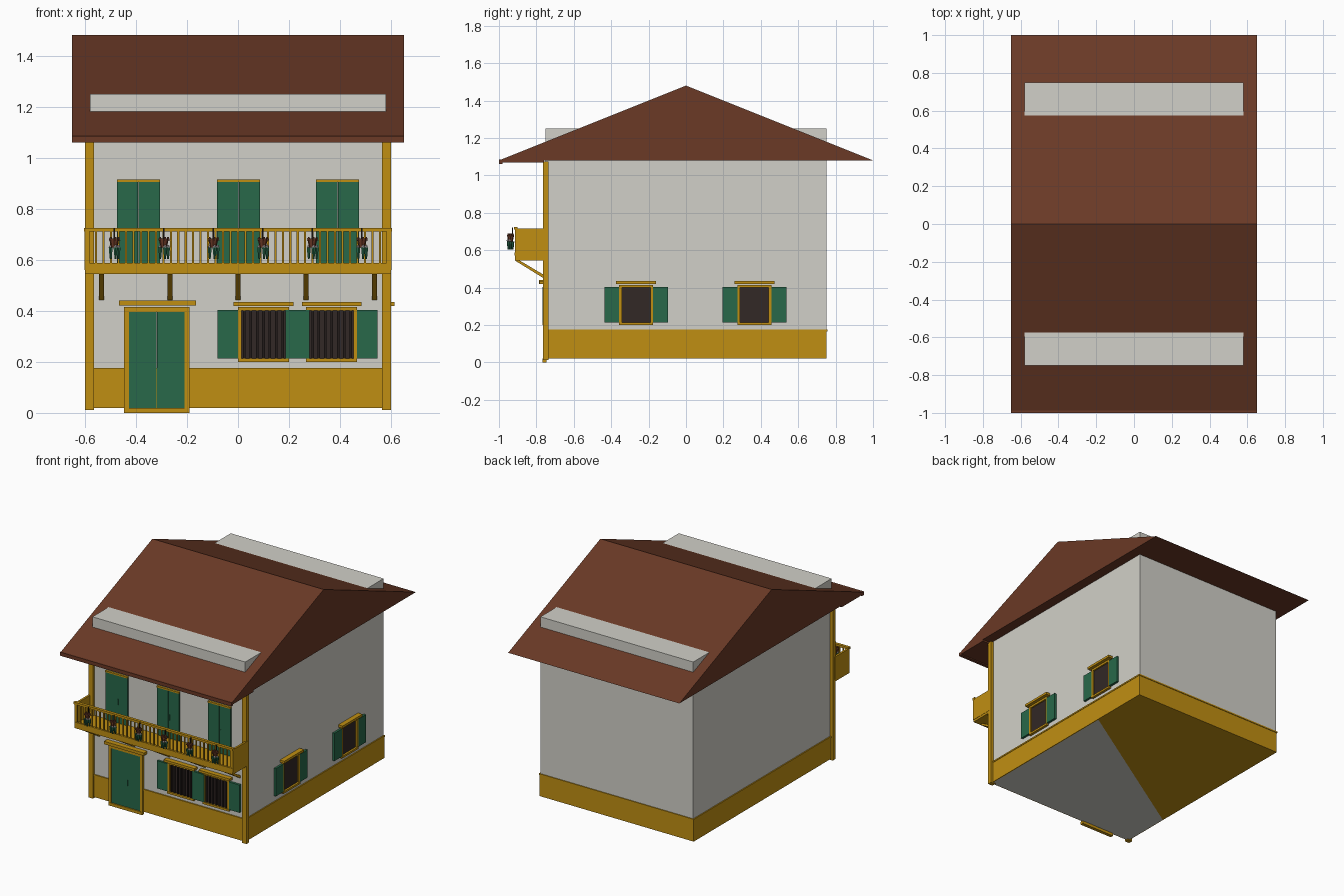
import bpy, bmesh, math
from mathutils import Matrix, Vector

if "Cube" in bpy.data.objects:
    bpy.data.objects.remove(bpy.data.objects["Cube"], do_unlink=True)


def material(name, r, g, b):
    m = bpy.data.materials.new(name)
    m.use_nodes = True
    m.diffuse_color = (r, g, b, 1)
    m.node_tree.nodes["Principled BSDF"].inputs["Base Color"].default_value = (r, g, b, 1)
    return m


plaster = material("plaster", .64, .63, .58)
ochre = material("ochre timber", .53, .275, .006)
green = material("green paint", .021, .138, .067)
brown = material("roof brown", .145, .041, .019)
dark = material("dark glass", .032, .021, .019)
iron = material("iron bars", .016, .011, .01)
petal = material("petal white", .6, .55, .55)


def finish(name, bm, mat):
    mesh = bpy.data.meshes.new(name)
    bmesh.ops.recalc_face_normals(bm, faces=bm.faces)
    bm.to_mesh(mesh)
    bm.free()
    mesh.materials.append(mat)
    obj = bpy.data.objects.new(name, mesh)
    bpy.context.collection.objects.link(obj)
    return obj


def box(name, xs, ys, zs, mat):
    """Axis aligned block from three (low, high) ranges."""
    lo, hi = Vector((xs[0], ys[0], zs[0])), Vector((xs[1], ys[1], zs[1]))
    bm = bmesh.new()
    size = Matrix.Diagonal((*(hi - lo), 1))
    bmesh.ops.create_cube(bm, size=1, matrix=Matrix.Translation((lo + hi) / 2) @ size)
    return finish(name, bm, mat)


def prism(name, outline, xs, mat):
    """Extrude a (y, z) outline along x."""
    bm = bmesh.new()
    face = bm.faces.new([bm.verts.new((xs[0], y, z)) for y, z in outline])
    new = bmesh.ops.extrude_face_region(bm, geom=[face])["geom"]
    verts = [v for v in new if isinstance(v, bmesh.types.BMVert)]
    bmesh.ops.translate(bm, verts=verts, vec=(xs[1] - xs[0], 0, 0))
    return finish(name, bm, mat)


def on_wall(wall, name, us, depth, zs, mat):
    """Block fixed to the front or side wall, standing out by depth."""
    if wall == "front":
        return box(name, us, (-.75 - depth, -.745), zs, mat)
    return box(name, (.575, .58 + depth), us, zs, mat)


def around(c, half):
    return (c - half, c + half)


# Main body, plinth and roof
WIDE, DEEP = .58, .75
box("house_walls", (-WIDE, WIDE), (-DEEP, DEEP), (.021, 1.25), plaster)
box("plinth", (-.585, .585), (-.755, DEEP + .002), (.02, .165), ochre)
box("plinth_ledge", (-.588, .588), (-.758, .756), (.165, .175), ochre)
bm = bmesh.new()
bm.faces.new([bm.verts.new((x, y, .019)) for x, y in
              ((-WIDE, -DEEP), (-WIDE, -.4), (WIDE, .33), (WIDE, -DEEP))])
floor = finish("floor_plate", bm, plaster)
floor.data.flip_normals() if floor.data.polygons[0].normal.z > 0 else None
prism("roof", [(-1, 1.08), (1, 1.08), (0, 1.48)], (-.65, .65), brown)
box("eave_gutter", (-.65, .65), (-1, -.98), (1.06, 1.085), brown)
box("eave_soffit", (-.65, .65), (-.98, -.76), (1.068, 1.08), brown)
for side, sign in (("left", 1), ("right", -1)):
    xs = sorted((sign * .565, sign * .6))
    box("corner_post_" + side, xs, (-.765, -.735), (.012, 1.075), ochre)


def frame(wall, name, us, zs, bar, depth):
    """Four timber strips around an opening."""
    (a, b), (lo, hi) = us, zs
    on_wall(wall, name + "_jamb_a", (a, a + bar), depth, zs, ochre)
    on_wall(wall, name + "_jamb_b", (b - bar, b), depth, zs, ochre)
    on_wall(wall, name + "_sill", us, depth + .003, (lo, lo + bar), ochre)
    on_wall(wall, name + "_head", us, depth, (hi - bar, hi), ochre)


def double_leaf(name, us, zs, depth):
    """Pair of green door leaves with a handle."""
    mid = sum(us) / 2
    on_wall("front", name + "_leaf_a", (us[0], mid - .001), depth, zs, green)
    on_wall("front", name + "_leaf_b", (mid + .001, us[1]), depth, zs, green)
    z = zs[0] + (zs[1] - zs[0]) * .45
    on_wall("front", name + "_handle", around(mid + .012, .003), depth + .005,
            around(z, .02), green)


def window(wall, name, c, half, barred):
    """Framed window with lintel and open shutters."""
    us, zs = around(c, half), (.2, .415)
    on_wall(wall, name + "_glass", us, .004, zs, dark)
    frame(wall, name, us, zs, .014, .014)
    on_wall(wall, name + "_lintel", around(c, half + .017), .033, (.418, .434), ochre)
    for tag, s in (("a", -1), ("b", 1)):
        edges = sorted((c + s * half, c + s * (half + .08)))
        on_wall(wall, name + "_shutter_" + tag, edges, .015 if s < 0 else .016, (.213, .403), green)
    if barred:
        for i in range(7):
            u = c + (i - 3) * .025
            on_wall(wall, f"{name}_bar_{i}", around(u, .005), .012, (.214, .401), iron)


# Ground floor openings
frame("front", "entrance", (-.447, -.19), (.0, .415), .02, .015)
double_leaf("entrance", (-.427, -.21), (.015, .4), .01)
on_wall("front", "entrance_lintel", (-.467, -.165), .035, (.42, .44), ochre)
window("front", "front_window_a", .1, .1, True)
window("front", "front_window_b", .367, .1, True)
window("side", "side_window_a", -.267, .09, False)
window("side", "side_window_b", .366, .09, False)

# Upper floor doors
for i, c in enumerate((-.39, .002, .39)):
    us = around(c, .084)
    double_leaf(f"balcony_door_{i}", us, (.575, .905), .01)
    on_wall("front", f"balcony_door_trim_{i}", us, .015, (.905, .915), ochre)

# Balcony
FRONT = -.915
box("balcony_floor", (-.6, .6), (FRONT, -.75), (.545, .578), ochre)
box("bottom_rail", (-.6, .6), (FRONT - .003, FRONT + .012), (.572, .588), ochre)
box("top_rail", (-.604, .604), (FRONT - .005, FRONT + .015), (.71, .725), ochre)
for side, sign in (("left", 1), ("right", -1)):
    xs = sorted((sign * .588, sign * .602))
    box("balcony_side_" + side, xs, (FRONT, -.755), (.56, .715), ochre)
COUNT = 40
for i in range(COUNT + 1):
    x = -.585 + 1.17 * i / COUNT
    box(f"baluster_{i}", around(x, .004), (FRONT, FRONT + .008), (.58, .712), ochre)
for i in range(5):
    x = (i - 2) * .267
    prism(f"bracket_{i}", [(FRONT, .56), (FRONT, .545), (-.75, .443), (-.75, .462)],
          around(x, .01), ochre)


def cones(name, places, low, high, height, mat, seg=8):
    """Several upright tapered cylinders in one object."""
    bm = bmesh.new()
    for p in places:
        bmesh.ops.create_cone(bm, cap_ends=True, segments=seg, radius1=low, radius2=high,
                              depth=height, matrix=Matrix.Translation(p))
    return finish(name, bm, mat)


# Hanging flower pots along the rail
for i in range(6):
    x, y = (i - 2.5) * .194, FRONT - .023
    cones(f"flower_pot_{i}", [(x, y, .665)], .012, .02, .035, brown)
    box(f"pot_hook_{i}", around(x, .003), around(y + .01, .003), (.68, .722), iron)
    ring = [(x + .017 * math.cos(a), y + .012 * math.sin(a))
            for a in (k * math.tau / 5 for k in range(5))]
    cones(f"trailing_leaves_{i}", [(u, v, .625) for u, v in ring], .004, .009, .045, green, 6)
    cones(f"rim_leaves_{i}", [(u, v, .683) for u, v in ring], .008, .003, .014, brown, 6)
    bm = bmesh.new()
    for u, v in ring[::2]:
        bmesh.ops.create_icosphere(bm, subdivisions=1, radius=.007,
                                   matrix=Matrix.Translation((u, v - .004, .652)))
    finish(f"flowers_{i}", bm, petal)
